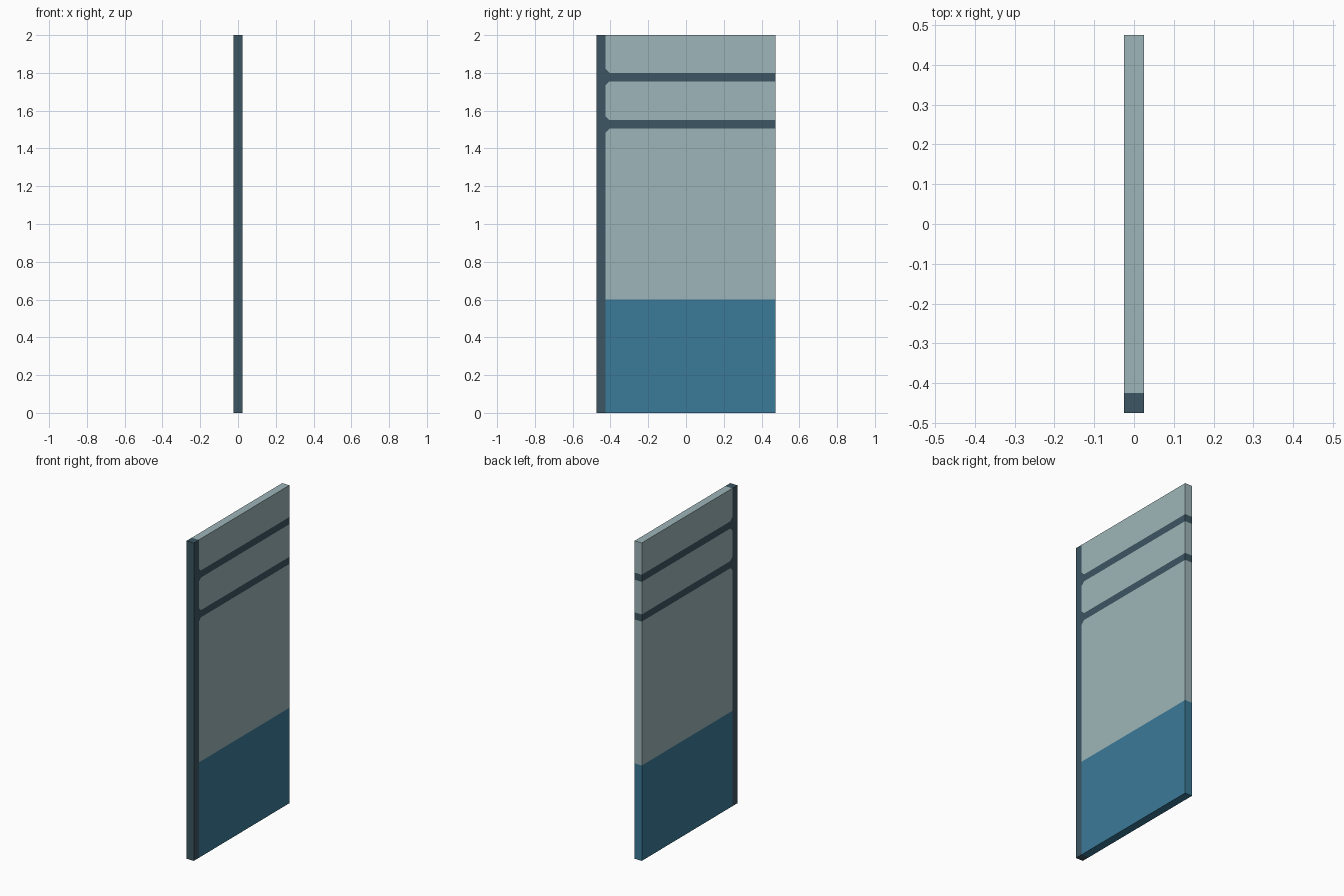
import bpy, bmesh
from mathutils import Matrix, Vector

if "Cube" in bpy.data.objects:
    bpy.data.objects.remove(bpy.data.objects["Cube"])

W, D, H = 0.05, 0.95, 2.0      # thickness, width, height
POST = -0.425                  # inner edge of the upright post
BASE = 0.60                    # top of the blue lower panel
RAILS = [(1.505, 1.55), (1.755, 1.80)]
F = 0.02                       # size of the corner gussets


def linear(c):
    c /= 255
    return c / 12.92 if c <= 0.04045 else ((c + 0.055) / 1.055) ** 2.4


def material(name, rgb):
    m = bpy.data.materials.new(name)
    m.diffuse_color = (*[linear(c) for c in rgb], 1)
    m.use_nodes = True
    m.node_tree.nodes["Principled BSDF"].inputs["Base Color"].default_value = m.diffuse_color
    return m


mats = [material("pale glass", (157, 181, 184)),
        material("dark slate", (60, 86, 98)),
        material("blue panel", (59, 122, 152))]

# Slab
bm = bmesh.new()
bmesh.ops.create_cube(bm, size=1, matrix=Matrix.Translation((0, 0, H / 2)) @ Matrix.Diagonal((W, D, H, 1)))


def cut(co, no):
    bmesh.ops.bisect_plane(bm, geom=bm.verts[:] + bm.edges[:] + bm.faces[:],
                           plane_co=co, plane_no=no, dist=1e-5)


# Cut lines for the post, lower panel, rails and gussets
for y in (POST, POST + F):
    cut((0, y, 0), (0, 1, 0))
levels = [BASE]
for lo, hi in RAILS:
    levels += [lo - F, lo, hi, hi + F]
for z in levels:
    cut((0, 0, z), (0, 0, 1))

# Diagonal gussets where each rail meets the post, on both broad sides
corners = [(lo, -1) for lo, hi in RAILS] + [(hi, 1) for lo, hi in RAILS]
gussets = []
for z, s in corners:
    mid = Vector((0, POST + F / 2, z + s * F / 2))
    for f in list(bm.faces):
        c = f.calc_center_median()
        if abs(f.normal.x) > 0.9 and (c.yz - mid.yz).length < 0.004:
            a = min(f.verts, key=lambda v: (v.co.yz - Vector((POST, z + s * F))).length)
            b = min(f.verts, key=lambda v: (v.co.yz - Vector((POST + F, z))).length)
            bmesh.utils.face_split(f, a, b)
            gussets.append((c.x, z, s))

# Colour by position
for f in bm.faces:
    c = f.calc_center_median()
    in_rail = any(lo < c.z < hi for lo, hi in RAILS)
    in_gusset = len(f.verts) == 3 and any(
        abs(c.z - z) < F / 2 and c.y < POST + F / 2 for z, s in corners)
    if c.y < POST or in_rail or in_gusset:
        f.material_index = 1
    elif c.z < BASE:
        f.material_index = 2

mesh = bpy.data.meshes.new("door_panel")
bm.to_mesh(mesh)
bm.free()
for m in mats:
    mesh.materials.append(m)
bpy.context.collection.objects.link(bpy.data.objects.new("door_panel", mesh))
